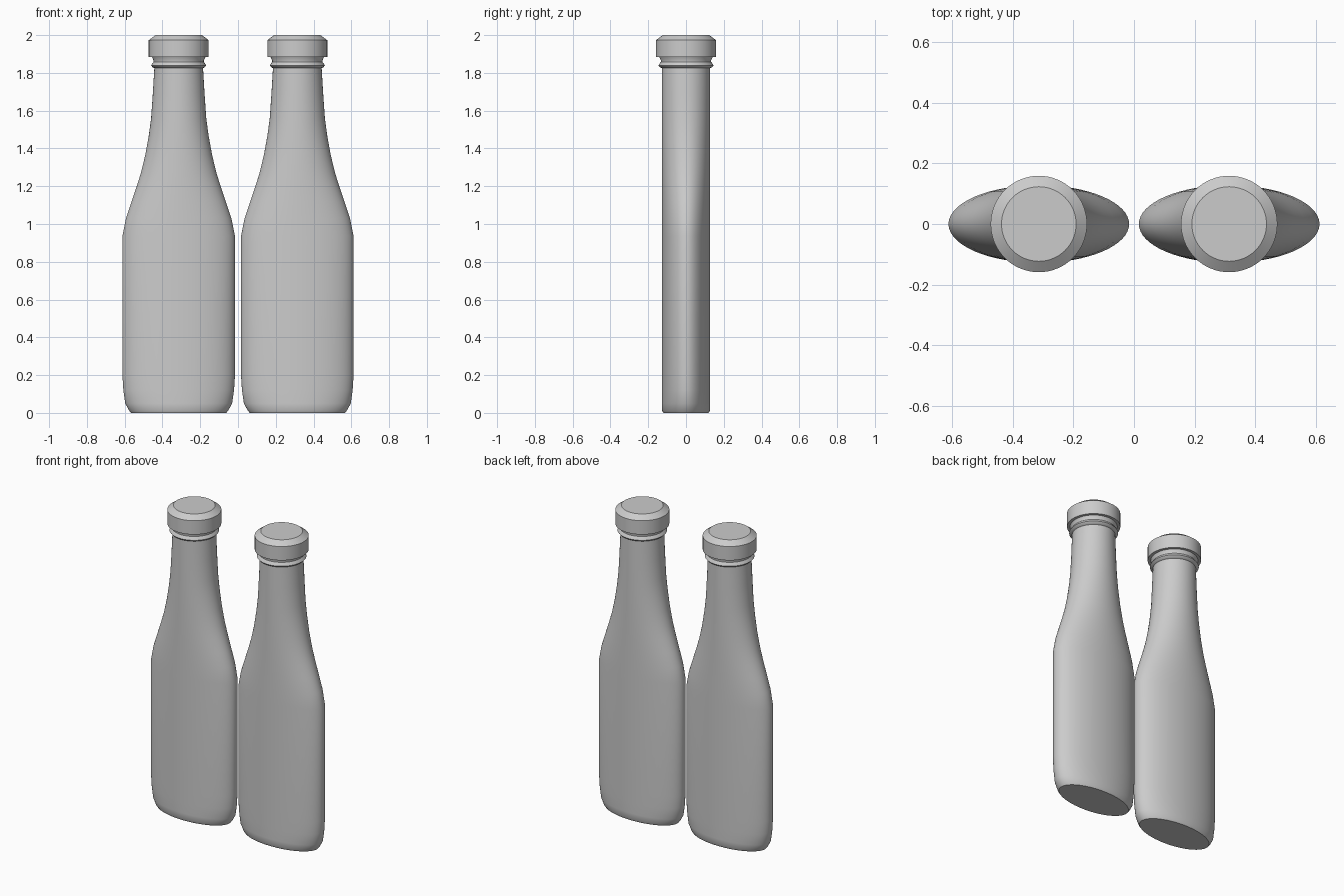
import bpy
import bmesh
import math

if "Cube" in bpy.data.objects:
    bpy.data.objects.remove(bpy.data.objects["Cube"])

SEGMENTS = 64
SPACING = 0.314

# Profiles: (half width in x, half depth in y, height)
BODY = [
    (0.252, 0.120, 0.000), (0.262, 0.127, 0.012), (0.283, 0.128, 0.050),
    (0.293, 0.128, 0.120), (0.298, 0.128, 0.200), (0.298, 0.128, 0.935),
    (0.279, 0.128, 1.030), (0.249, 0.128, 1.120), (0.222, 0.128, 1.200),
    (0.200, 0.128, 1.270), (0.177, 0.128, 1.365), (0.158, 0.128, 1.470),
    (0.146, 0.128, 1.560), (0.137, 0.128, 1.690), (0.129, 0.128, 1.825),
]
LIP = [(r, r, z) for r, z in [
    (0.128, 1.825), (0.137, 1.829), (0.146, 1.839), (0.143, 1.845),
    (0.133, 1.858), (0.133, 1.866), (0.142, 1.885)]]
CAP = [(r, r, z) for r, z in [
    (0.135, 1.883), (0.159, 1.883), (0.159, 1.973), (0.123, 2.0)]]


def loft(name, profile, x, cap_bottom=False, cap_top=False):
    """Skin a stack of elliptical rings into one smooth-shaded object."""
    bm = bmesh.new()
    angles = [2 * math.pi * i / SEGMENTS for i in range(SEGMENTS)]
    rings = [[bm.verts.new((rx * math.cos(a), ry * math.sin(a), z)) for a in angles]
             for rx, ry, z in profile]
    for low, high in zip(rings, rings[1:]):
        for i in range(SEGMENTS):
            j = (i + 1) % SEGMENTS
            bm.faces.new((low[i], low[j], high[j], high[i]))
    if cap_bottom:
        bm.faces.new(rings[0][::-1])
    if cap_top:
        bm.faces.new(rings[-1])
    mesh = bpy.data.meshes.new(name)
    bm.to_mesh(mesh)
    bm.free()
    obj = bpy.data.objects.new(name, mesh)
    obj.location.x = x
    bpy.context.collection.objects.link(obj)
    bpy.ops.object.select_all(action='DESELECT')
    obj.select_set(True)
    bpy.context.view_layer.objects.active = obj
    bpy.ops.object.shade_smooth_by_angle(angle=math.radians(30))
    return obj


# Two matching flattened bottles, each with a neck ring and a cap
for side, x in (("left", -SPACING), ("right", SPACING)):
    loft(f"bottle_body_{side}", BODY, x, cap_bottom=True)
    loft(f"neck_ring_{side}", LIP, x)
    loft(f"bottle_cap_{side}", CAP, x, cap_bottom=True, cap_top=True)
